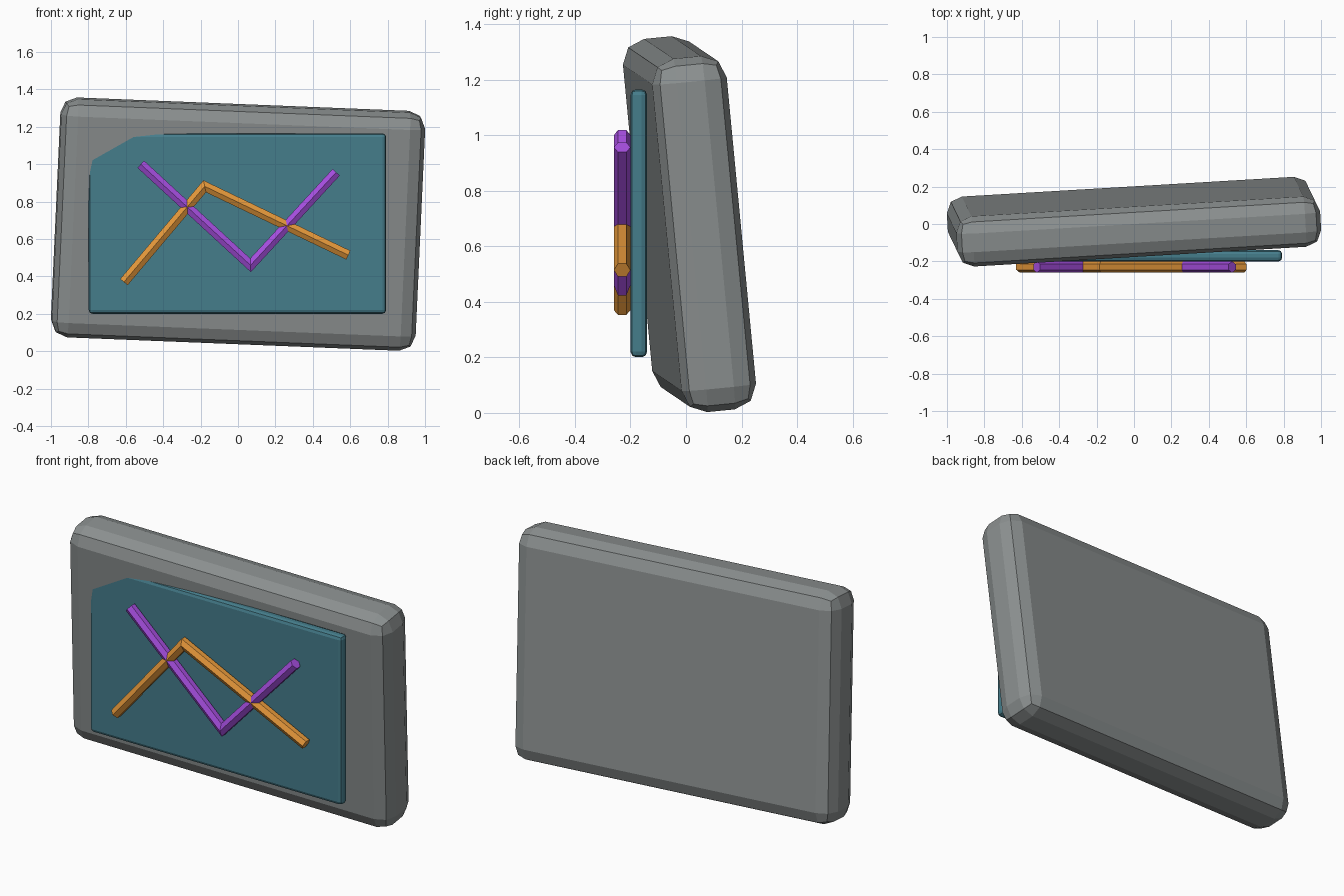
import bpy, bmesh
from math import radians, cos, sin
from mathutils import Vector

cube = bpy.data.objects.get("Cube")
if cube:
    bpy.data.objects.remove(cube, do_unlink=True)


def material(name, rgb):
    m = bpy.data.materials.new(name)
    m.use_nodes = True
    m.diffuse_color = (*rgb, 1)
    bsdf = next(n for n in m.node_tree.nodes if n.type == 'BSDF_PRINCIPLED')
    bsdf.inputs["Base Color"].default_value = (*rgb, 1)
    return m


def add_object(name, bm, mat):
    mesh = bpy.data.meshes.new(name)
    bmesh.ops.recalc_face_normals(bm, faces=bm.faces)
    bm.to_mesh(mesh)
    bm.free()
    mesh.materials.append(mat)
    ob = bpy.data.objects.new(name, mesh)
    bpy.context.collection.objects.link(ob)
    return ob


def bevelled_box(name, size, location, bevel, mat):
    bm = bmesh.new()
    bmesh.ops.create_cube(bm, size=1)
    bmesh.ops.scale(bm, vec=size, verts=bm.verts)
    ob = add_object(name, bm, mat)
    ob.location = location
    mod = ob.modifiers.new("rounded_edges", 'BEVEL')
    mod.width = bevel
    mod.segments = 2
    return ob


def hex_stroke(name, points, y, radius, mat):
    """Six-sided bar along a path in the xz plane, with mitred corners."""
    pts = [Vector((x, y, z)) for x, z in points]
    dirs = [(b - a).normalized() for a, b in zip(pts, pts[1:])]
    depth = Vector((0, 1, 0))
    bm = bmesh.new()
    rings = []
    for i, p in enumerate(pts):
        before, after = dirs[max(i - 1, 0)], dirs[min(i, len(dirs) - 1)]
        side = (before + after).normalized().cross(depth)
        stretch = 1 / side.dot(before.cross(depth))
        angles = [radians(30 + 60 * k) for k in range(6)]
        rings.append([bm.verts.new(p + side * cos(a) * radius * stretch
                                   + depth * sin(a) * radius) for a in angles])
    for r0, r1 in zip(rings, rings[1:]):
        for k in range(6):
            j = (k + 1) % 6
            bm.faces.new((r0[k], r0[j], r1[j], r1[k]))
    bm.faces.new(rings[0])
    bm.faces.new(rings[-1])
    return add_object(name, bm, mat)


grey = material("grey_casing", (0.26, 0.28, 0.28))
teal = material("teal_screen", (0.06, 0.205, 0.26))
orange = material("orange_line", (0.78, 0.31, 0.042))
purple = material("purple_line", (0.38, 0.076, 0.74))

# Tilted casing
casing = bevelled_box("casing", (1.95, 0.27, 1.28), (0, 0.0125, 0.68), 0.085, grey)
casing.rotation_euler = (radians(5.6), radians(2.3), radians(3.4))

# Upright screen, partly sunk into the casing
bevelled_box("screen", (1.59, 0.06, 0.965), (-0.003, -0.17, 0.683), 0.02, teal)

# Two crossing chart lines
hex_stroke("orange_chart_line", [(-0.61, 0.37), (-0.178, 0.882), (0.59, 0.514)],
           -0.23, 0.03, orange)
hex_stroke("purple_chart_line", [(-0.52, 1.0), (0.067, 0.46), (0.525, 0.957)],
           -0.23, 0.03, purple)
